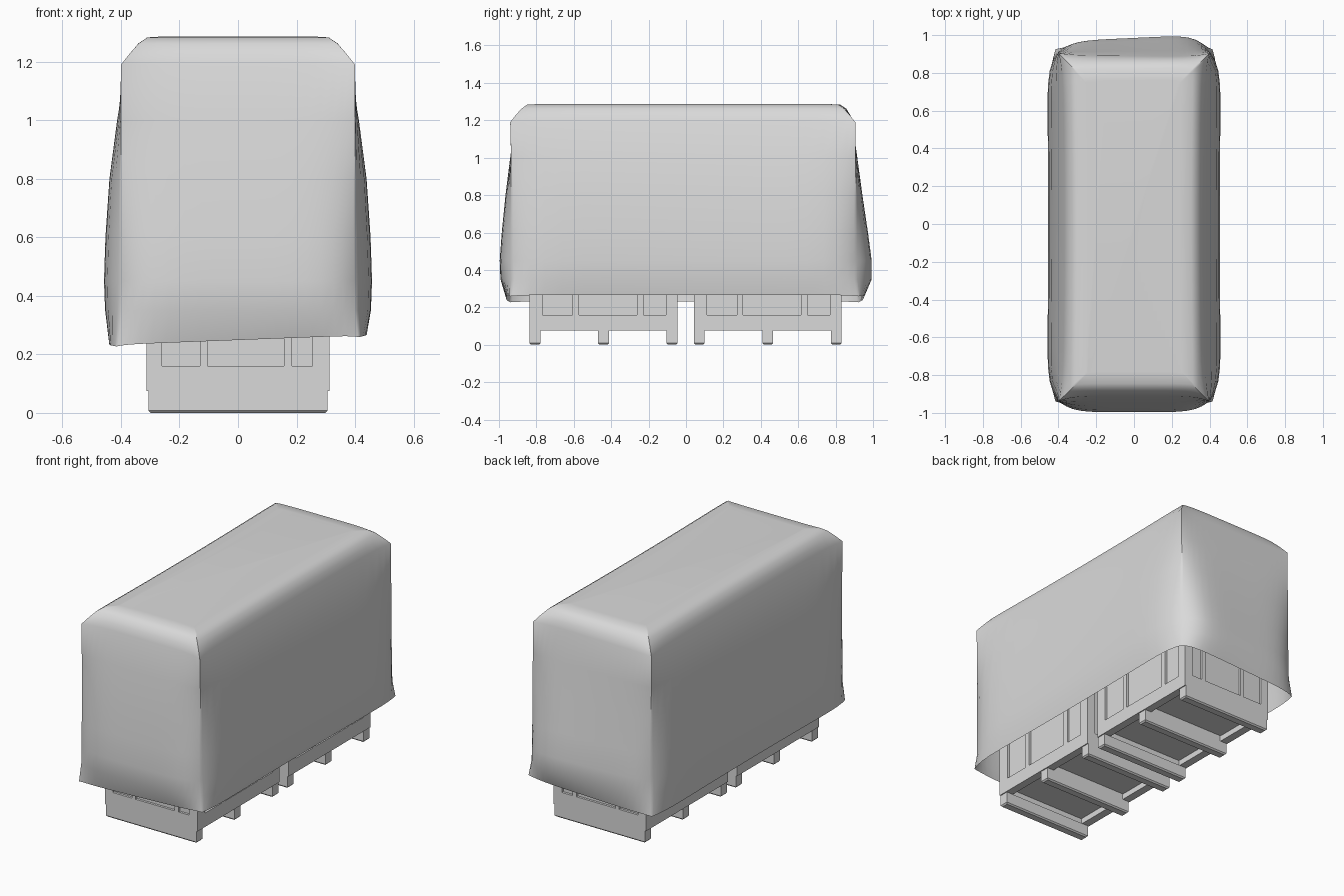
import bpy, bmesh, math

cube = bpy.data.objects.get("Cube")
if cube:
    bpy.data.objects.remove(cube, do_unlink=True)

grey = bpy.data.materials.new("plain grey")
grey.use_nodes = True
grey.diffuse_color = (0.7, 0.7, 0.7, 1)
grey.node_tree.nodes["Principled BSDF"].inputs["Base Color"].default_value = (0.7, 0.7, 0.7, 1)


def add_object(name, bm):
    bmesh.ops.recalc_face_normals(bm, faces=bm.faces)
    mesh = bpy.data.meshes.new(name)
    bm.to_mesh(mesh)
    bm.free()
    mesh.materials.append(grey)
    obj = bpy.data.objects.new(name, mesh)
    bpy.context.collection.objects.link(obj)
    return obj


def box(bm, x, y, z):
    """Box between (low, high) pairs."""
    verts = bmesh.ops.create_cube(bm, size=1)["verts"]
    for v in verts:
        for i, (low, high) in enumerate((x, y, z)):
            v.co[i] = low if v.co[i] < 0 else high


# Cover: rings of (height, side at corner, side at middle, front corner, front middle, back corner, back middle)
WALL = [
    (0.265, 0.415, 0.445, 0.94, 0.96, 0.925, 0.95),
    (0.35, 0.405, 0.46, 0.93, 0.992, 0.91, 0.985),
    (0.45, 0.402, 0.464, 0.935, 0.996, 0.91, 0.985),
    (0.60, 0.40, 0.459, 0.935, 0.985, 0.91, 0.967),
    (0.80, 0.40, 0.445, 0.935, 0.965, 0.91, 0.94),
    (1.00, 0.40, 0.418, 0.935, 0.94, 0.905, 0.915),
    (1.19, 0.40, 0.378, 0.94, 0.91, 0.905, 0.89),
]
# Shoulder: (inset at corners, inset at middles, height)
SHOULDER = [(0.03, 0.012, 1.228), (0.06, 0.034, 1.262), (0.09, 0.065, 1.283), (0.15, 0.13, 1.287)]
STEPS = 20


def ring_points(z, cx, sx, fc, fm, bc, bm_):
    """Four bowed sides, pinched at the corners."""
    pts = []
    for side in range(4):
        for i in range(STEPS):
            u = math.sin(math.pi / 2 * (2 * i / STEPS - 1))
            s = 1 if side < 2 else -1
            if side % 2 == 0:
                along = u * s
                y = along * (fc if along < 0 else bc)
                x = s * (cx + (sx - cx) * (1 - abs(u) ** 12) - 0.01 * (1 - u * u))
            else:
                soft = 1 - abs(u) ** 6
                x = -u * s * cx
                # the back billows more towards the left
                y = bc + (bm_ - bc) * soft * (1 + 0.25 * x / cx) if s > 0 else -(fc + (fm - fc) * soft)
            # the hem hangs lower on the right and at the corners
            drop = 0
            if z < 0.3:
                drop = 0.016 * (1 - x / cx) + 0.006 * abs(u) ** 14
            pts.append((x, y, z - drop))
    return pts


bm = bmesh.new()
rings = [ring_points(*row) for row in WALL]
for corner, middle, z in SHOULDER:
    insets = (corner, middle) * 3
    rings.append(ring_points(z, *(value - inset for value, inset in zip(WALL[-1][1:], insets))))
loops = [[bm.verts.new(p) for p in ring] for ring in rings]
count = STEPS * 4
for low, high in zip(loops, loops[1:]):
    for i in range(count):
        j = (i + 1) % count
        bm.faces.new((low[i], low[j], high[j], high[i]))
bm.faces.new(loops[-1])
cover = add_object("draped_cover", bm)
bpy.context.view_layer.objects.active = cover
cover.select_set(True)
bpy.ops.object.shade_smooth_by_angle(angle=math.radians(40))
cover.select_set(False)
# Crisp folds down the four corners
sharp = cover.data.attributes.get("sharp_edge") or cover.data.attributes.new("sharp_edge", "BOOLEAN", "EDGE")
for edge in cover.data.edges:
    a, b = edge.vertices
    if a % STEPS == 0 and b % STEPS == 0 and max(a, b) < len(WALL) * count:
        sharp.data[edge.index].value = True

# Crates: panel openings measured from the crate centre
HALF_X, HALF_Y, DEEP, TOP = 0.312, 0.395, 0.014, 1.1
FOOT = 0.075
SIDE_PANELS = [(-0.325, -0.165), (-0.132, 0.178), (0.213, 0.333)]
END_PANELS = [(-0.26, -0.13), (-0.105, 0.157), (0.185, 0.255)]


def posts_between(panels, half):
    edges = [-half] + [e for panel in panels for e in panel] + [half]
    return list(zip(edges[::2], edges[1::2]))


def crate(name, cy):
    bm = bmesh.new()
    ylow, yhigh = cy - HALF_Y, cy + HALF_Y
    # recessed core
    box(bm, (-HALF_X + DEEP, HALF_X - DEEP), (ylow + DEEP, yhigh - DEEP), (0.11, TOP))
    for s in (-1, 1):
        side = sorted((s * HALF_X, s * (HALF_X - 0.05)))
        end = sorted((cy + s * HALF_Y, cy + s * (HALF_Y - 0.05)))
        # lower band, hanging below the floor as a rim
        box(bm, side, (ylow, yhigh), (FOOT, 0.16))
        box(bm, (-HALF_X, HALF_X), end, (FOOT, 0.16))
        # posts framing the panels
        for a, b in posts_between(SIDE_PANELS, HALF_Y):
            box(bm, side, (cy + a, cy + b), (0.16, TOP))
        for a, b in posts_between(END_PANELS, HALF_X):
            box(bm, (a, b), end, (0.16, TOP))
    return add_object(name, bm)


def skids(name, cy):
    bm = bmesh.new()
    reach = HALF_Y - 0.029
    for offset in (-reach, 0, reach):
        box(bm, (-0.306, 0.306), (cy + offset - 0.029, cy + offset + 0.029), (0, FOOT))
    # the middle skid carries on up to the floor
    box(bm, (-0.26, 0.26), (cy - 0.029, cy + 0.029), (FOOT, 0.11))
    ground = [e for e in bm.edges if all(v.co.z < 0.001 for v in e.verts)]
    bmesh.ops.bevel(bm, geom=ground, offset=0.008, segments=1, affect="EDGES")
    return add_object(name, bm)


for label, cy in (("front", -0.441), ("back", 0.437)):
    crate(label + "_crate", cy)
    skids(label + "_skids", cy)
